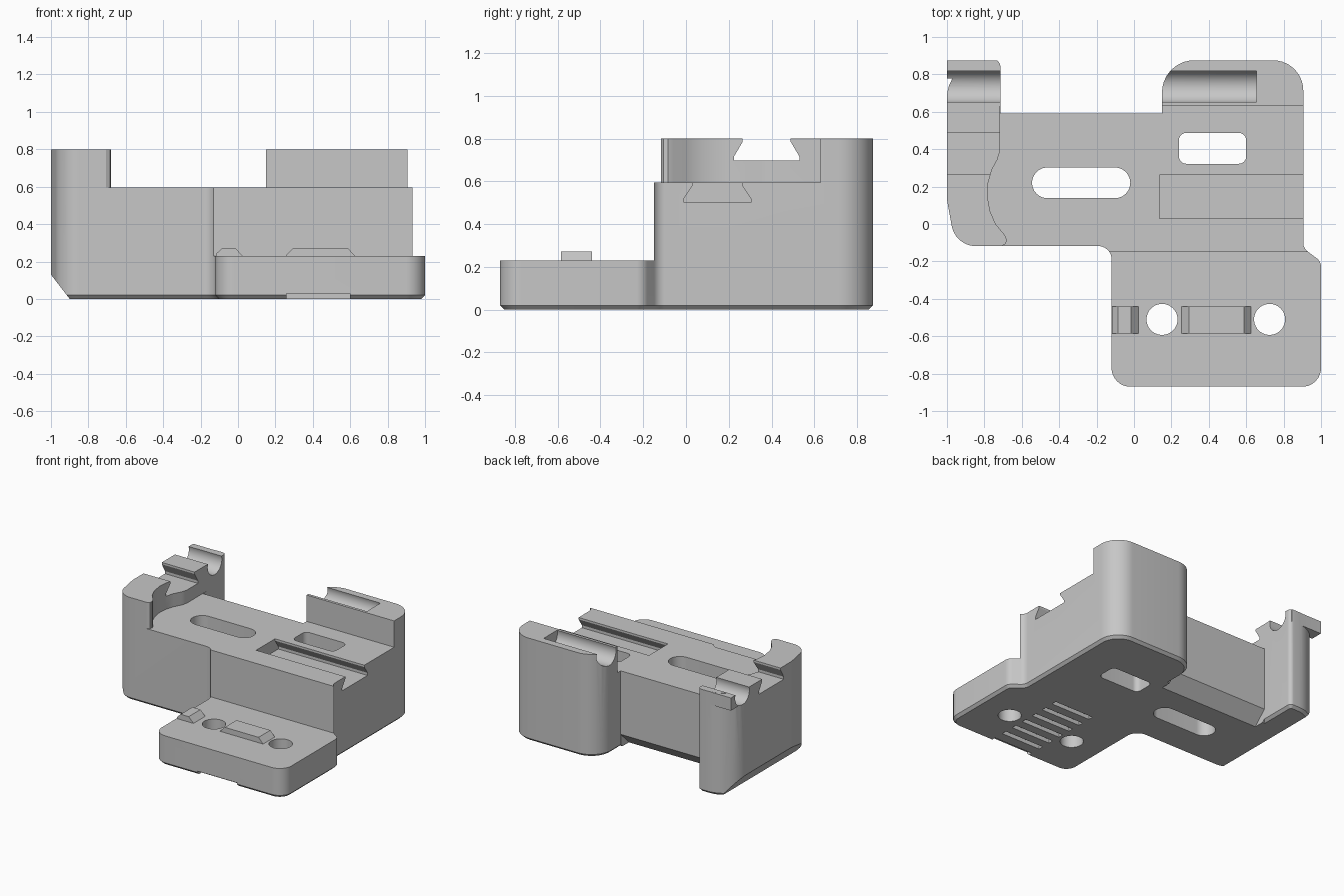
import bpy, bmesh
from math import sin, cos, pi, tan, radians
from mathutils import Vector

cube = bpy.data.objects.get("Cube")
if cube:
    bpy.data.objects.remove(cube, do_unlink=True)

grey = bpy.data.materials.new("plain_grey")
grey.use_nodes = True
grey.diffuse_color = (0.57, 0.57, 0.57, 1)
grey.node_tree.nodes["Principled BSDF"].inputs["Base Color"].default_value = (0.57, 0.57, 0.57, 1)


def rounded(corners, steps=8):
    """Turn (x, y, radius) corners into a polygon with arcs."""
    pts = []
    for i, (x, y, r) in enumerate(corners):
        p = Vector((x, y))
        if r == 0:
            pts.append(p)
            continue
        a = (Vector(corners[i - 1][:2]) - p).normalized()
        b = (Vector(corners[(i + 1) % len(corners)][:2]) - p).normalized()
        half = a.angle(b) / 2
        centre = p + (a + b).normalized() * (r / sin(half))
        start = p + a * (r / tan(half)) - centre
        end = p + b * (r / tan(half)) - centre
        for k in range(steps + 1):
            pts.append(centre + start.lerp(end, k / steps).normalized() * r)
    return pts


def inset(pts, d):
    """Move every side of a counter-clockwise polygon inward by d."""
    result = []
    for i, p in enumerate(pts):
        before = (p - pts[i - 1]).normalized()
        after = (pts[(i + 1) % len(pts)] - p).normalized()
        n1, n2 = Vector((-before.y, before.x)), Vector((-after.y, after.x))
        result.append(p + (n1 + n2) * (d / (1 + n1.dot(n2))))
    return result


def prism(name, pts, lo, hi, axis="z", chamfer=0):
    """Extrude a profile along an axis; optionally chamfer its bottom rim."""
    place = {"x": lambda a, b, t: (t, a, b),
             "y": lambda a, b, t: (a, t, b),
             "z": lambda a, b, t: (a, b, t)}[axis]
    levels = [(pts, lo), (pts, hi)]
    if chamfer:
        levels = [(inset(pts, chamfer), lo), (pts, lo + chamfer), (pts, hi)]
    bm = bmesh.new()
    rings = [[bm.verts.new(place(p[0], p[1], t)) for p in ring] for ring, t in levels]
    bm.faces.new(rings[0][::-1])
    bm.faces.new(rings[-1])
    for low, high in zip(rings, rings[1:]):
        for i in range(len(pts)):
            bm.faces.new((low[i - 1], low[i], high[i], high[i - 1]))
    bm.normal_update()
    if bm.calc_volume(signed=True) < 0:
        bmesh.ops.reverse_faces(bm, faces=bm.faces[:])
    mesh = bpy.data.meshes.new(name)
    bm.to_mesh(mesh)
    bm.free()
    mesh.materials.append(grey)
    obj = bpy.data.objects.new(name, mesh)
    bpy.context.collection.objects.link(obj)
    return obj


def rect(x0, x1, y0, y1, r=0):
    return rounded([(x0, y0, r), (x1, y0, r), (x1, y1, r), (x0, y1, r)])


def circle(cx, cy, r, n=40):
    return [(cx + r * cos(2 * pi * k / n), cy + r * sin(2 * pi * k / n)) for k in range(n)]


def combine(target, tool, operation="DIFFERENCE"):
    mod = target.modifiers.new("shape", "BOOLEAN")
    mod.operation, mod.object, mod.solver = operation, tool, "EXACT"
    bpy.context.view_layer.objects.active = target
    bpy.context.view_layer.update()
    bpy.ops.object.modifier_apply(modifier=mod.name)
    bpy.data.objects.remove(tool, do_unlink=True)


def cut(pts, lo, hi, axis="z"):
    combine(body, prism("cutter", pts, lo, hi, axis))


# Full-height block following the whole plan outline
outline = rounded([
    (-1, 0.13, 0.2), (-0.955, -0.118, 0.13), (-0.12, -0.118, 0.07), (-0.12, -0.87, 0.1),
    (1, -0.87, 0.1), (1, -0.2, 0.06), (0.905, -0.13, 0.06), (0.905, 0.875, 0.16),
    (0.15, 0.875, 0.17), (0.15, 0.59, 0), (-0.715, 0.59, 0), (-0.715, 0.875, 0.03),
    (-1, 0.875, 0.2)])
body = prism("bracket_body", outline, 0, 0.8, chamfer=0.02)

# Square hook at the top of the post
combine(body, prism("post_hook", rect(-0.999, -0.73, 0.6, 0.874), 0.7, 0.799), "UNION")

# Lower deck between the post and the back block, then the front plate
deck = [(-0.705, -0.3), (-0.705, -0.117), (-0.685, -0.105), (-0.68, -0.085), (-0.69, -0.06),
        (-0.74, 0), (-0.77, 0.07), (-0.784, 0.15), (-0.78, 0.22), (-0.76, 0.29),
        (-0.73, 0.345), (-0.717, 0.39), (-0.717, 0.63), (1.2, 0.63), (1.2, -0.3)]
cut(deck, 0.595, 1)
cut(rect(-0.4, 1.2, -1, -0.15), 0.23, 1.1)

# Dovetail channels in the post and the deck
for left, right, floor, top, x0, x1 in ((0.225, 0.53, 0.697, 0.8, -1.1, -0.6),
                                        (-0.01, 0.303, 0.5, 0.595, 0.135, 1.1)):
    lip = 0.04
    cut([(left, floor), (right, floor), (right, floor + 0.02), (right - lip, top - 0.015),
         (right - lip, top + 0.1), (left + lip, top + 0.1), (left + lip, top - 0.015),
         (left, floor + 0.02)], x0, x1, "x")

# Round rod channels
for x0, x1 in ((-1.1, -0.6), (0.1, 0.655)):
    cut(circle(0.735, 0.775, 0.087), x0, x1, "x")

# Through slots and screw holes
cut(rect(-0.545, -0.02, 0.138, 0.302, 0.0815), -1, 2)
cut(rect(0.24, 0.6, 0.322, 0.487, 0.04), -1, 2)
for x in (0.15, 0.725):
    cut(circle(x, -0.51, 0.083), -1, 1)

# Grip grooves under the front plate
cut(rect(0.26, 0.6, -1, -0.82), -0.1, 0.03)
for k in range(6):
    y = -0.17 - 0.11 * k
    cut(rect(0.26, 0.6, y - 0.02, y + 0.02), -0.1, 0.03)

# Large chamfers under the outer side and the back wall
cut([(-1.1, 0.26), (-0.88, -0.026), (-1.1, -0.026)], -1, 1, "y")
cut([(0.69, 0.2), (0.46, -0.03), (0.69, -0.03)], -0.714, 0.149, "x")

# Raised locating tabs with sloped ends
left_tab = prism("left_tab", [(-0.118, 0.22), (0.035, 0.22), (-0.015, 0.272), (-0.085, 0.272),
                              (-0.118, 0.24)], -0.585, -0.44, "y")
centre_tab = prism("centre_tab", [(0.245, 0.22), (0.635, 0.22), (0.587, 0.272), (0.295, 0.272)],
                   -0.585, -0.44, "y")

# Smooth curved walls, crisp corners
bpy.ops.object.select_all(action="DESELECT")
for obj in (body, left_tab, centre_tab):
    obj.select_set(True)
bpy.context.view_layer.objects.active = body
bpy.ops.object.shade_smooth_by_angle(angle=radians(30))
